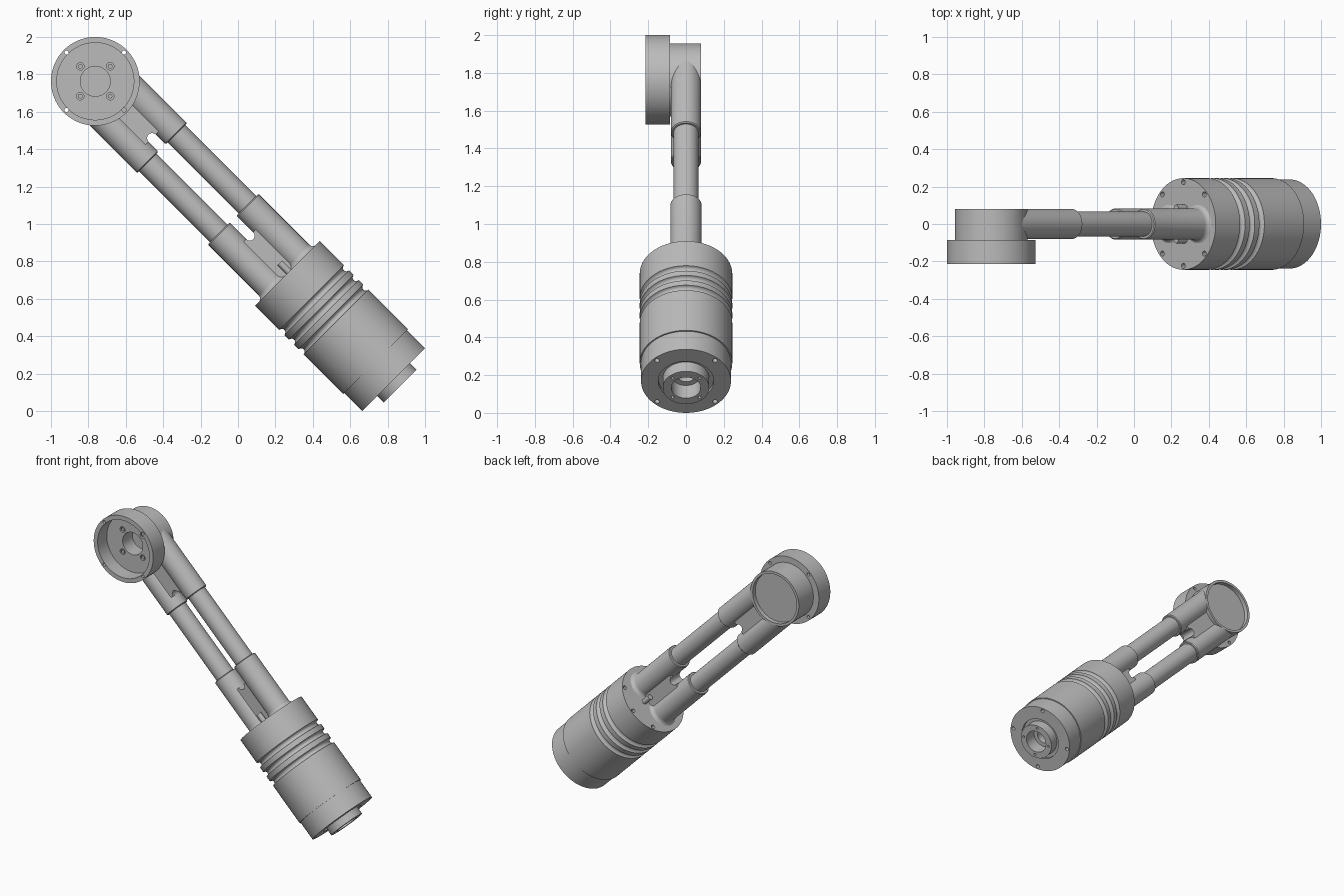
import bpy, bmesh
from math import sin, cos, pi, radians
from mathutils import Matrix, Vector

cube = bpy.data.objects.get("Cube")
if cube:
    bpy.data.objects.remove(cube)

grey = bpy.data.materials.new("machined grey")
grey.use_nodes = True
COLOR = (0.5, 0.5, 0.5, 1)
grey.diffuse_color = COLOR
grey.node_tree.nodes["Principled BSDF"].inputs["Base Color"].default_value = COLOR

# Head frame: local z points to the front. Arm frame: local z runs down the arm.
CENTRE = Matrix.Translation((-0.763, 0, 1.763))
HEAD = CENTRE @ Matrix.Rotation(pi / 2, 4, 'X')
along, across = Vector((1, 0, -1)).normalized(), Vector((1, 0, 1)).normalized()
ARM = CENTRE @ Matrix((across, along.cross(across), along)).transposed().to_4x4()


def finish(name, bm, frame):
    bmesh.ops.recalc_face_normals(bm, faces=bm.faces)
    bm.transform(frame)
    mesh = bpy.data.meshes.new(name)
    bm.to_mesh(mesh)
    bm.free()
    mesh.materials.append(grey)
    obj = bpy.data.objects.new(name, mesh)
    bpy.context.collection.objects.link(obj)
    return obj


def lathe(name, profile, frame, steps=64):
    """Turn (radius, height) points about the frame's z axis."""
    bm = bmesh.new()
    verts = [bm.verts.new((r, 0, h)) for r, h in profile]
    edges = [bm.edges.new(pair) for pair in zip(verts, verts[1:])]
    bmesh.ops.spin(bm, geom=verts + edges, cent=(0, 0, 0), axis=(0, 0, 1),
                   angle=2 * pi, steps=steps)
    bmesh.ops.remove_doubles(bm, verts=bm.verts, dist=1e-5)
    return finish(name, bm, frame)


def rods(name, spots, radius, low, high, frame, steps=20):
    """Equal cylinders at several (x, y) spots of a frame."""
    bm = bmesh.new()
    for x, y in spots:
        place = Matrix.Translation((x, y, (low + high) / 2))
        bmesh.ops.create_cone(bm, cap_ends=True, segments=steps, radius1=radius,
                              radius2=radius, depth=high - low, matrix=place)
    return finish(name, bm, frame)


def cut(objects, cutters):
    for obj in objects:
        for cutter in cutters:
            cutter.hide_render = True
            mod = obj.modifiers.new("cut", 'BOOLEAN')
            mod.operation, mod.solver, mod.object = 'DIFFERENCE', 'EXACT', cutter
        graph = bpy.context.evaluated_depsgraph_get()
        mesh = bpy.data.meshes.new_from_object(obj.evaluated_get(graph))
        obj.modifiers.clear()
        obj.data = mesh
    for cutter in cutters:
        bpy.data.objects.remove(cutter)


def ring(radius, angles):
    return [(radius * cos(radians(a)), radius * sin(radians(a))) for a in angles]


def web(name, root, tip, frame):
    """Plate between the sleeves whose free end is a round slot end."""
    slot, half, thick = 0.027, 0.09, 0.055
    sign = 1 if root > tip else -1
    outline = [(-half, root), (-half, tip)]
    outline += [(-slot * cos(pi * i / 12), tip + sign * slot * sin(pi * i / 12))
                for i in range(13)]
    outline += [(half, tip), (half, root)]
    bm = bmesh.new()
    face = bm.faces.new([bm.verts.new((u, -thick, s)) for u, s in outline])
    new = bmesh.ops.extrude_face_region(bm, geom=[face])["geom"]
    bmesh.ops.translate(bm, vec=(0, 2 * thick, 0),
                        verts=[v for v in new if isinstance(v, bmesh.types.BMVert)])
    return finish(name, bm, frame)


DIAGONALS = (45, 135, 225, 315)

# Head: flanged cup to the front, shallow recess to the back
head = lathe("head_housing", [
    (0, -0.05), (0.175, -0.05), (0.175, -0.08), (0.193, -0.08), (0.193, 0.085),
    (0.237, 0.085), (0.237, 0.215), (0.206, 0.215), (0.206, 0.11), (0.08, 0.11),
    (0.08, 0), (0, 0)], HEAD, 96)
cut([head], [
    rods("rim_hole_cutter", ring(0.217, DIAGONALS), 0.011, 0.05, 0.25, HEAD),
    rods("screw_hole_cutter", ring(0.113, DIAGONALS), 0.02, 0.09, 0.13, HEAD)])
rods("head_screws", ring(0.113, DIAGONALS), 0.012, 0.08, 0.108, HEAD)

# Twin tubes with a sleeve at each end
OFFSET = 0.108
upper_parts = []
for side, sign in (("upper", 1), ("lower", -1)):
    place = ARM @ Matrix.Translation((sign * OFFSET, 0, 0))
    lathe(side + "_tube", [(0, 0.45), (0.066, 0.45), (0.066, 1.1), (0, 1.1)], place)
    upper_parts.append(lathe(side + "_head_sleeve", [
        (0, 0.04), (0.08, 0.04), (0.08, 0.5), (0.075, 0.505), (0, 0.505)], place))
    fillet = [(0.113 - 0.03 * cos(pi / 2 * i / 6), 1.424 + 0.03 * sin(pi / 2 * i / 6))
              for i in range(7)]
    lathe(side + "_motor_sleeve", [(0, 1.043), (0.078, 1.043), (0.083, 1.048)]
          + fillet + [(0.113, 1.47), (0, 1.47)], place)

# Webs joining the sleeves; the head end is kept clear of the recesses
upper_parts.append(web("head_web", 0.1, 0.43, ARM))
web("motor_web", 1.46, 1.167, ARM)
cut(upper_parts, [rods("recess_cutter", [(0, 0)], 0.177, -0.2, -0.049, HEAD, 64),
                  rods("bore_cutter", [(0, 0)], 0.083, -0.01, 0.15, HEAD, 64)])

# Motor body with three round grooves, a stepped end and a hollow boss
profile = [(0, 1.452), (0.245, 1.452)]
for middle in (1.655, 1.728, 1.801):
    profile += [(0.245 - 0.02 * sin(pi * i / 8), middle - 0.019 * cos(pi * i / 8))
                for i in range(9)]
profile += [(0.245, 2.12), (0.238, 2.12), (0.238, 2.255), (0.147, 2.255),
            (0.147, 2.235), (0.123, 2.235), (0.123, 2.305), (0.078, 2.305),
            (0.078, 2.21), (0.05, 2.21), (0.05, 2.12), (0, 2.12)]
motor = lathe("motor_body", profile, ARM, 96)
cut([motor], [
    rods("top_hole_cutter", ring(0.224, (45, 90, 135, 225, 270, 315)), 0.014, 1.4, 1.48, ARM),
    rods("end_hole_cutter", ring(0.217, DIAGONALS), 0.013, 2.2, 2.3, ARM),
    rods("boss_hole_cutter", ring(0.101, DIAGONALS), 0.008, 2.27, 2.35, ARM)])

# Small pins standing on the motor face, front and back
rods("motor_pins", [(0.012, 0.085), (0.012, -0.085)], 0.018, 1.385, 1.46, ARM)

# Smooth shading with sharp edges kept
for obj in bpy.context.collection.objects:
    if obj.type == 'MESH' and grey.name in obj.data.materials:
        obj.data.shade_smooth()
        obj.data.set_sharp_from_angle(angle=radians(30))
